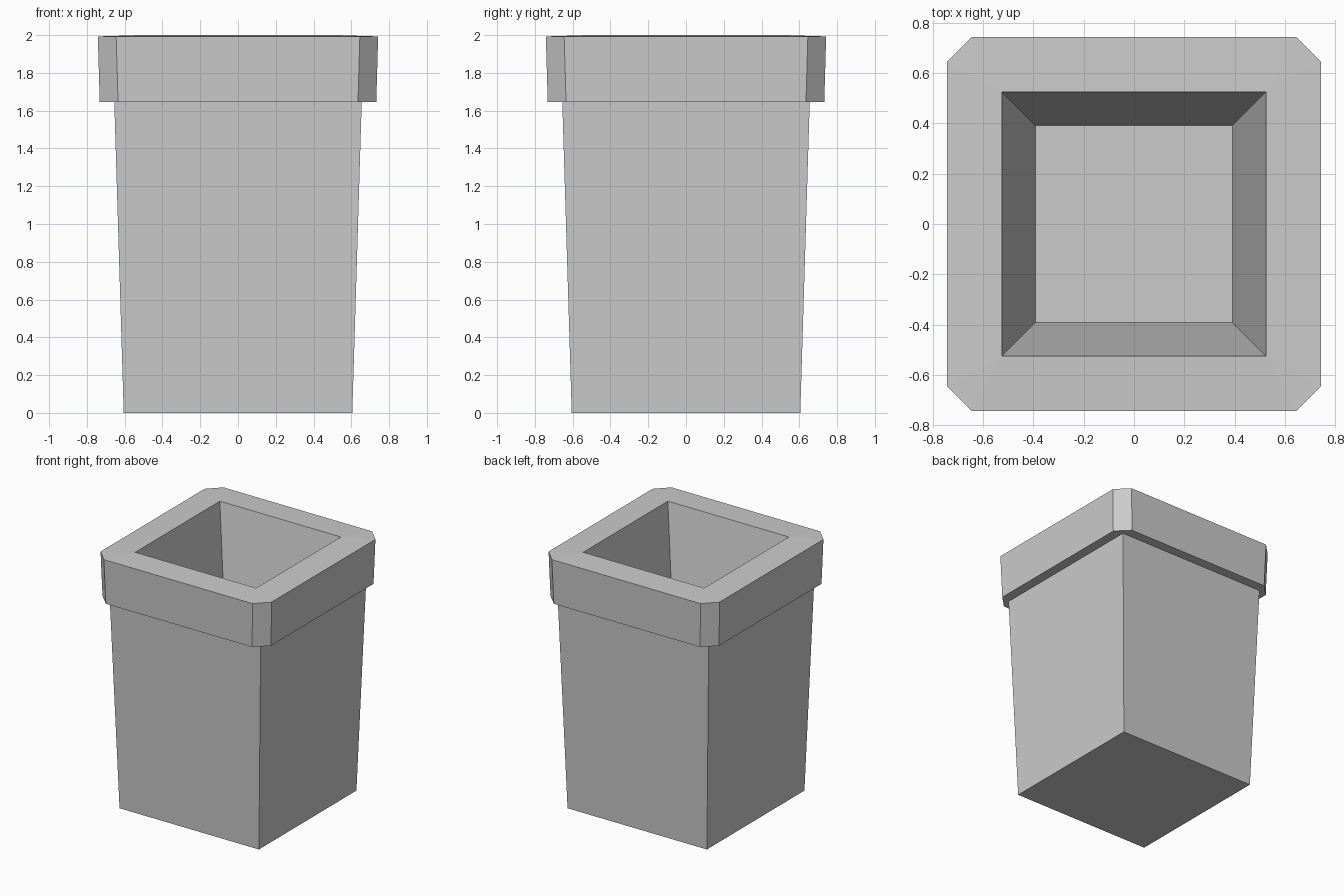
import bpy
import bmesh

cube = bpy.data.objects.get("Cube")
if cube:
    bpy.data.objects.remove(cube, do_unlink=True)

# Single flat grey
grey = bpy.data.materials.new("light grey")
grey.use_nodes = True
grey.diffuse_color = (0.6, 0.6, 0.6, 1)
grey.node_tree.nodes["Principled BSDF"].inputs["Base Color"].default_value = (0.6, 0.6, 0.6, 1)


def ring(bm, half, cut, z):
    """Square loop with its corners cut off, counter-clockwise from above."""
    h, k = half, half - cut
    points = [(h, -k), (h, k), (k, h), (-k, h), (-h, k), (-h, -k), (-k, -h), (k, -h)]
    return [bm.verts.new((x, y, z)) for x, y in points]


def skin(name, profile, cap_start=False, cap_end=False):
    """Join a stack of (half width, corner cut, height) loops into a surface."""
    bm = bmesh.new()
    rings = [ring(bm, *p) for p in profile]
    for a, b in zip(rings, rings[1:]):
        for i in range(8):
            j = (i + 1) % 8
            bm.faces.new((a[i], a[j], b[j], b[i]))
    if cap_start:
        bm.faces.new(rings[0][::-1])
    if cap_end:
        bm.faces.new(rings[-1])
    # Uncut corners collapse to plain square corners
    bmesh.ops.remove_doubles(bm, verts=bm.verts[:], dist=0.0001)
    mesh = bpy.data.meshes.new(name)
    bm.to_mesh(mesh)
    bm.free()
    mesh.materials.append(grey)
    obj = bpy.data.objects.new(name, mesh)
    bpy.context.collection.objects.link(obj)
    return obj


RIM_BASE = 1.645
OPENING = 0.525

# Tapered outer body with closed underside
skin("pot_body", [(0.605, 0, 0), (0.655, 0, RIM_BASE)], cap_start=True)

# Collar with cut corners, underside and slightly sloped top
skin("pot_rim", [(0.655, 0, RIM_BASE), (0.732, 0.097, RIM_BASE),
                 (0.742, 0.097, 1.993), (OPENING, 0, 2.0)])

# Sloped inner walls and floor
skin("pot_cavity", [(OPENING, 0, 2.0), (0.392, 0, 1.2)], cap_end=True)
